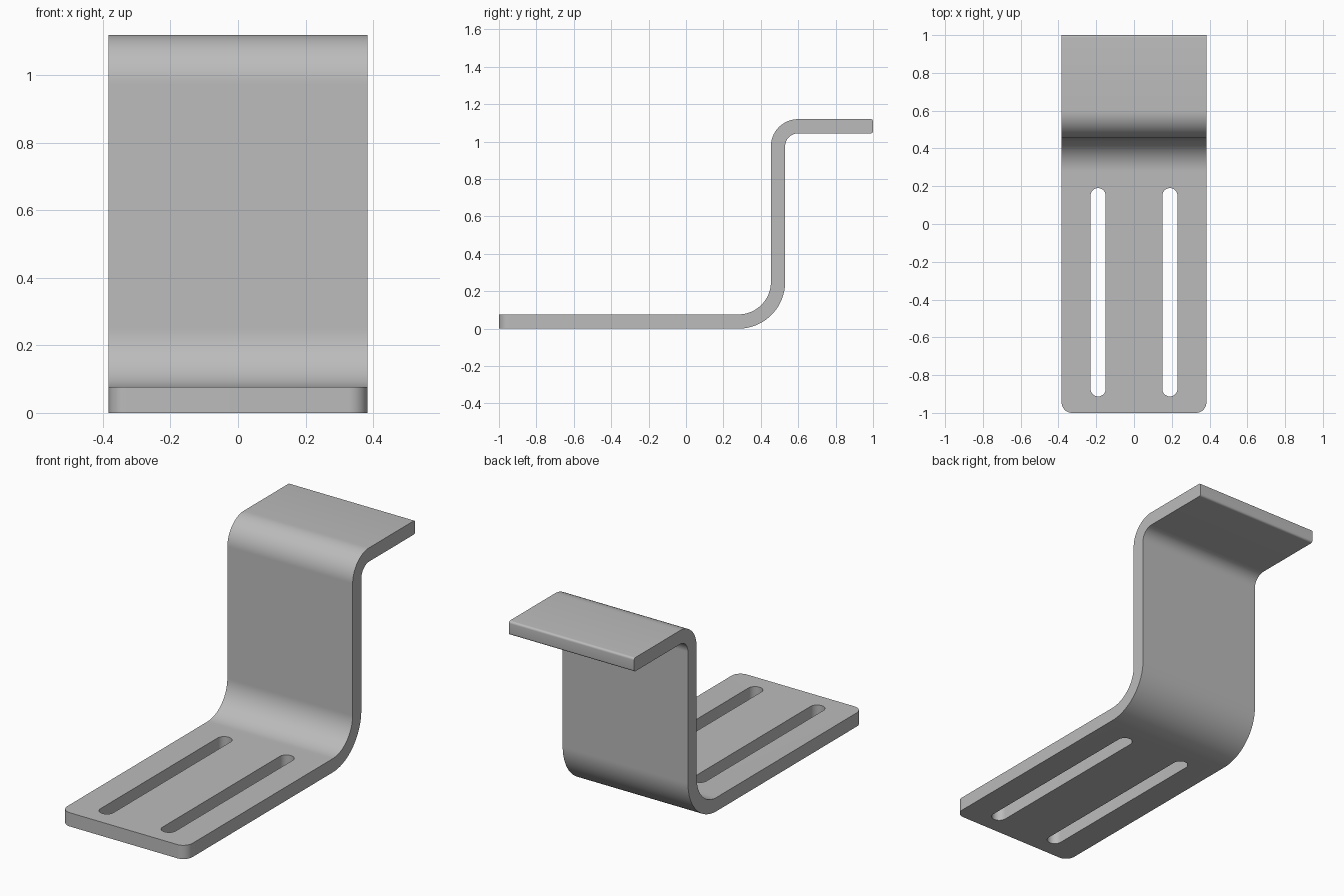
import bpy, math

cube = bpy.data.objects.get("Cube")
if cube:
    bpy.data.objects.remove(cube, do_unlink=True)

HALF_WIDTH = 0.383
THICK = 0.076

steel = bpy.data.materials.new("grey_steel")
steel.use_nodes = True
GREY = (0.5, 0.5, 0.5, 1)
steel.diffuse_color = GREY
steel.node_tree.nodes["Principled BSDF"].inputs["Base Color"].default_value = GREY


def arc(cx, cy, r, start, end, steps=16):
    """Points on an arc, angles in degrees."""
    angles = [math.radians(start + (end - start) * i / steps) for i in range(steps + 1)]
    return [(cx + r * math.cos(a), cy + r * math.sin(a)) for a in angles]


def prism(name, outline, low, high, place):
    """Closed outline swept from low to high; place maps (u, v, depth) to a point."""
    n = len(outline)
    verts = [place(u, v, d) for d in (low, high) for u, v in outline]
    faces = [tuple(reversed(range(n))), tuple(range(n, 2 * n))]
    faces += [(i, (i + 1) % n, n + (i + 1) % n, n + i) for i in range(n)]
    mesh = bpy.data.meshes.new(name)
    mesh.from_pydata(verts, [], faces)
    mesh.materials.append(steel)
    obj = bpy.data.objects.new(name, mesh)
    bpy.context.collection.objects.link(obj)
    return obj


def side(u, v, d):
    return (d, u, v)


def plan(u, v, d):
    return (u, v, d)


# Bent strip profile, over-long at the front and over-wide before trimming
LOW, HIGH, LIP = 0.25, 0.145, 0.012
ly, lz = 0.53 - LOW, LOW
hy, hz = 0.53 - THICK + HIGH, 1.12 - HIGH
profile = [(-1.2, 0)]
profile += arc(ly, lz, LOW, -90, 0, 24)
profile += arc(hy, hz, HIGH - THICK, 180, 90, 24)
profile += arc(1 - LIP, 1.12 - THICK + LIP, LIP, -90, 0, 6)
profile += arc(1 - LIP, 1.12 - LIP, LIP, 0, 90, 6)
profile += arc(hy, hz, HIGH, 90, 180, 24)
profile += arc(ly, lz, LOW - THICK, 0, -90, 24)
profile += [(-1.2, THICK)]
bracket = prism("bent_bracket", profile, -0.6, 0.6, side)

# Plan outline with rounded front corners
R = 0.055
outline = arc(-HALF_WIDTH + R, -1 + R, R, 180, 270)
outline += arc(HALF_WIDTH - R, -1 + R, R, 270, 360)
outline += [(HALF_WIDTH, 1.2), (-HALF_WIDTH, 1.2)]
cutters = [(prism("plan_trim", outline, -0.5, 1.5, plan), 'INTERSECT')]

# Two long round-ended slots in the base
for label, x in (("left", 0.19), ("right", -0.19)):
    slot = arc(x, 0.15, 0.04, 0, 180) + arc(x, -0.873, 0.04, 180, 360)
    cutters.append((prism(label + "_slot_cutter", slot, -0.2, 0.3, plan), 'DIFFERENCE'))

bpy.context.view_layer.objects.active = bracket
bracket.select_set(True)
for cutter, operation in cutters:
    cutter.hide_render = True
    mod = bracket.modifiers.new(cutter.name, 'BOOLEAN')
    mod.operation = operation
    mod.solver = 'EXACT'
    mod.object = cutter
    bpy.ops.object.modifier_apply(modifier=mod.name)
    bpy.data.objects.remove(cutter, do_unlink=True)

bpy.ops.object.shade_smooth_by_angle(angle=math.radians(30))
